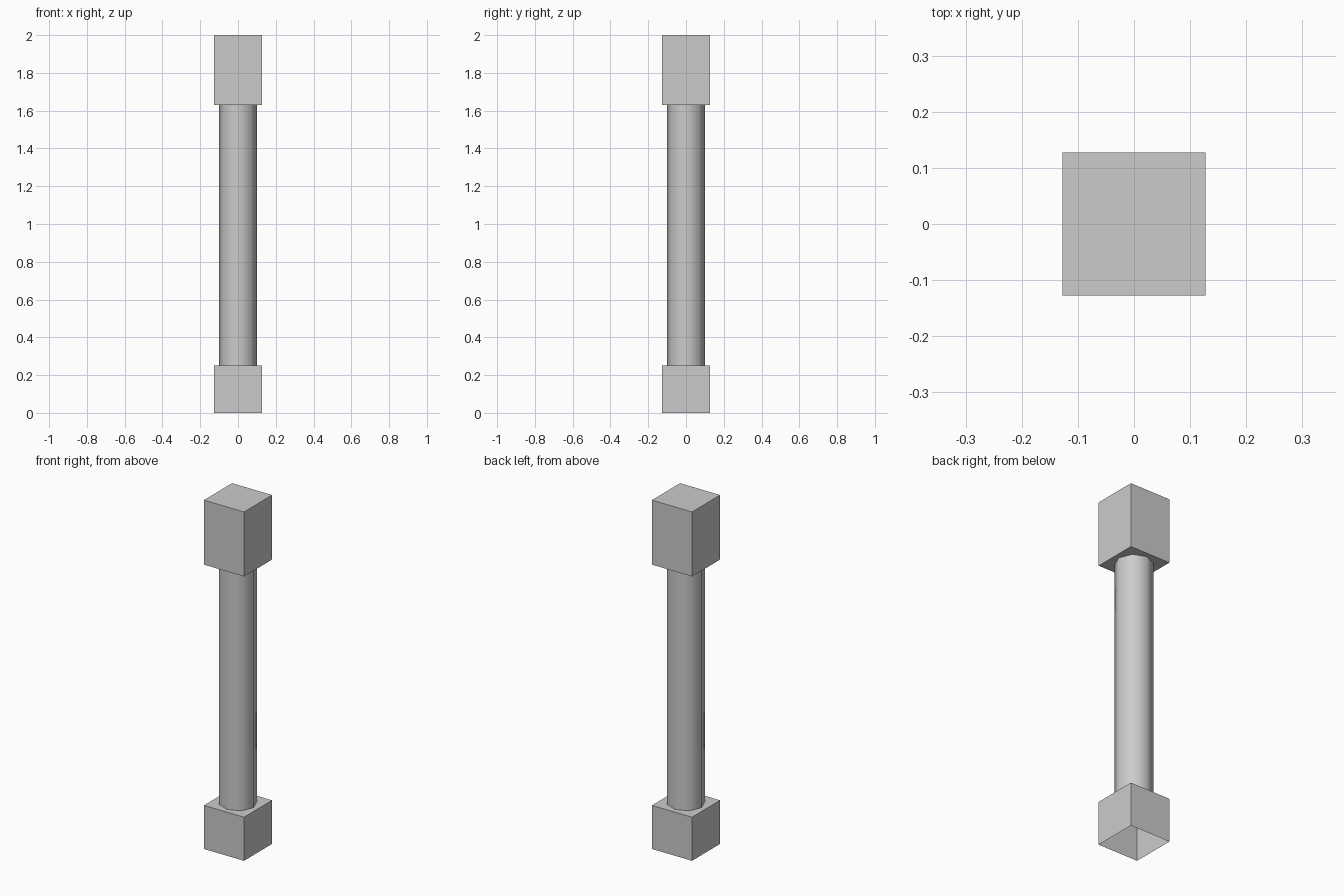
import bpy
import bmesh
from mathutils import Matrix

HALF = 0.127      # half width of the square blocks
BASE_TOP = 0.25
CAP_BOTTOM = 1.63
TOP = 2.0
RADIUS = 0.1
SIDES = 8

cube = bpy.data.objects.get("Cube")
if cube:
    bpy.data.objects.remove(cube, do_unlink=True)

stone = bpy.data.materials.new("stone grey")
stone.use_nodes = True
grey = (0.6, 0.6, 0.6, 1.0)
stone.diffuse_color = grey
stone.node_tree.nodes["Principled BSDF"].inputs["Base Color"].default_value = grey


def add_part(name, bm):
    mesh = bpy.data.meshes.new(name)
    bm.to_mesh(mesh)
    bm.free()
    mesh.materials.append(stone)
    part = bpy.data.objects.new(name, mesh)
    bpy.context.collection.objects.link(part)
    return part


def block(name, bottom, top, open_bottom=False):
    bm = bmesh.new()
    bmesh.ops.create_cube(bm, size=1)
    bmesh.ops.scale(bm, vec=(2 * HALF, 2 * HALF, top - bottom), verts=bm.verts)
    bmesh.ops.translate(bm, vec=(0, 0, (top + bottom) / 2), verts=bm.verts)
    if open_bottom:
        bm.normal_update()
        floor = [f for f in bm.faces if f.normal.z < -0.5]
        bmesh.ops.delete(bm, geom=floor, context="FACES")
    return add_part(name, bm)


# Square blocks: the base is an open shell underneath
block("base_block", 0, BASE_TOP, open_bottom=True)
block("top_block", CAP_BOTTOM, TOP)

# Eight-sided shaft with smooth shading, corners on the x and y axes
bm = bmesh.new()
bmesh.ops.create_cone(
    bm, segments=SIDES, radius1=RADIUS, radius2=RADIUS,
    depth=CAP_BOTTOM - BASE_TOP, cap_ends=False,
    matrix=Matrix.Translation((0, 0, (CAP_BOTTOM + BASE_TOP) / 2)))
for face in bm.faces:
    face.smooth = True
add_part("column_shaft", bm)
